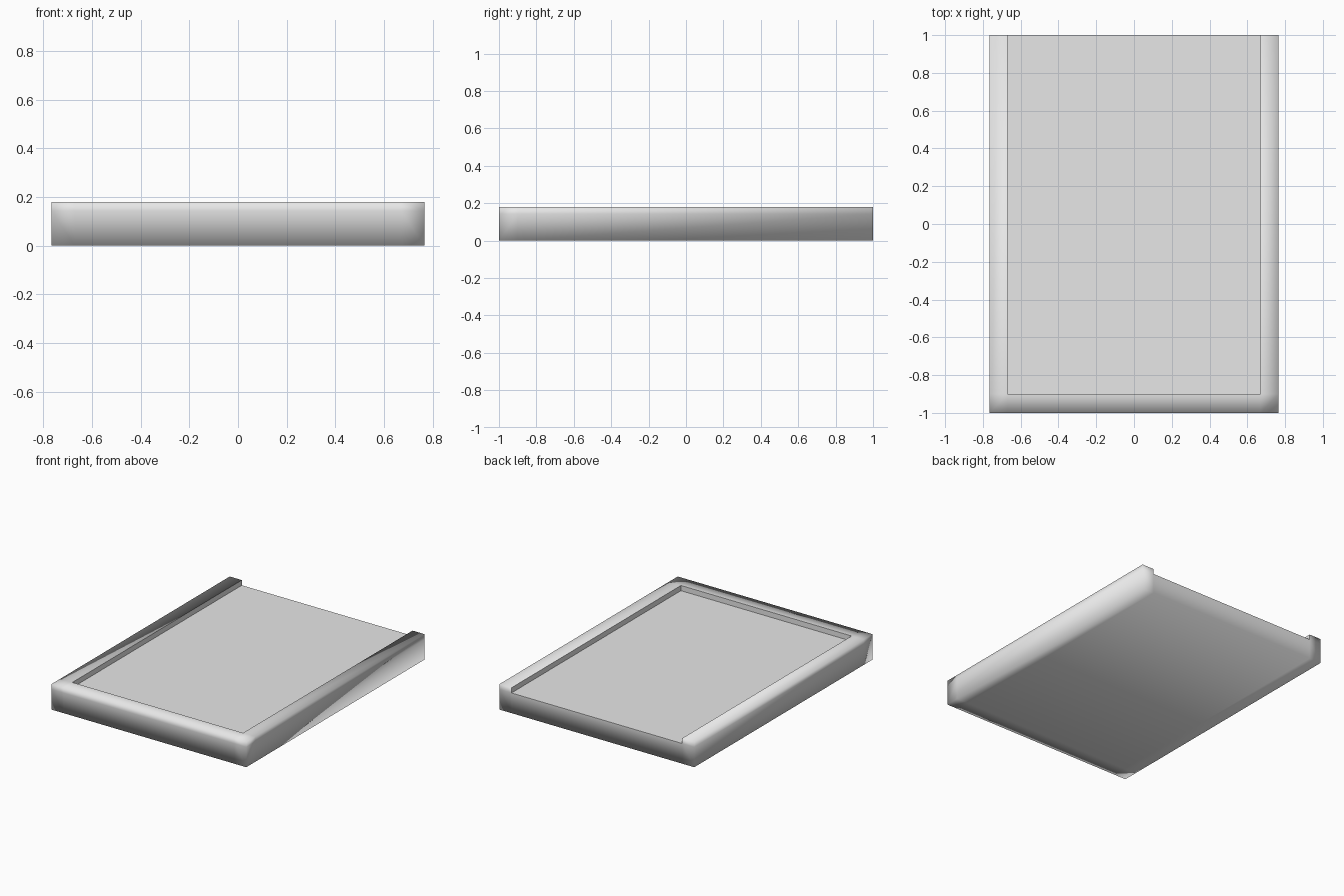
import bpy, bmesh
from itertools import product

if "Cube" in bpy.data.objects:
    bpy.data.objects.remove(bpy.data.objects["Cube"])

# Single pale grey finish
grey = bpy.data.materials.new("pale_grey")
grey.diffuse_color = (0.8, 0.8, 0.8, 1)
grey.use_nodes = True
grey.node_tree.nodes["Principled BSDF"].inputs["Base Color"].default_value = grey.diffuse_color

# Cell boundaries: rim / recess / rim across, front rim / recess along, slab / lip in height
CUTS = ([-0.765, -0.67, 0.67, 0.765], [-1.0, -0.90, 1.0], [0.0, 0.143, 0.18])


def filled(c):
    """Every cell is solid except the recess, which is open at the top and back."""
    inside = all(0 <= c[k] < len(CUTS[k]) - 1 for k in range(3))
    return inside and c != (1, 1, 1)


# Tray: skin the boundary between solid and empty cells
bm = bmesh.new()
for cell in product(range(3), range(2), range(2)):
    if not filled(cell):
        continue
    for axis, side in product(range(3), (0, 1)):
        near = list(cell)
        near[axis] += 2 * side - 1
        if filled(tuple(near)):
            continue
        u, v = (axis + 1) % 3, (axis + 2) % 3
        corners = []
        for du, dv in ((0, 0), (1, 0), (1, 1), (0, 1)):
            i = list(cell)
            i[axis] += side
            i[u] += du
            i[v] += dv
            corners.append(bm.verts.new([CUTS[k][i[k]] for k in range(3)]))
        bm.faces.new(corners if side else corners[::-1])
bmesh.ops.remove_doubles(bm, verts=bm.verts, dist=0.0001)
bmesh.ops.recalc_face_normals(bm, faces=bm.faces)

# Soft shading on the outer shell, crisp edges round the recess
for f in bm.faces:
    f.smooth = True
for e in bm.edges:
    if all(abs(v.co.x) < 0.68 and v.co.y > -0.91 and v.co.z > 0.1 for v in e.verts):
        e.smooth = False

mesh = bpy.data.meshes.new("open_ended_tray")
bm.to_mesh(mesh)
bm.free()
mesh.materials.append(grey)
tray = bpy.data.objects.new("open_ended_tray", mesh)
bpy.context.collection.objects.link(tray)
